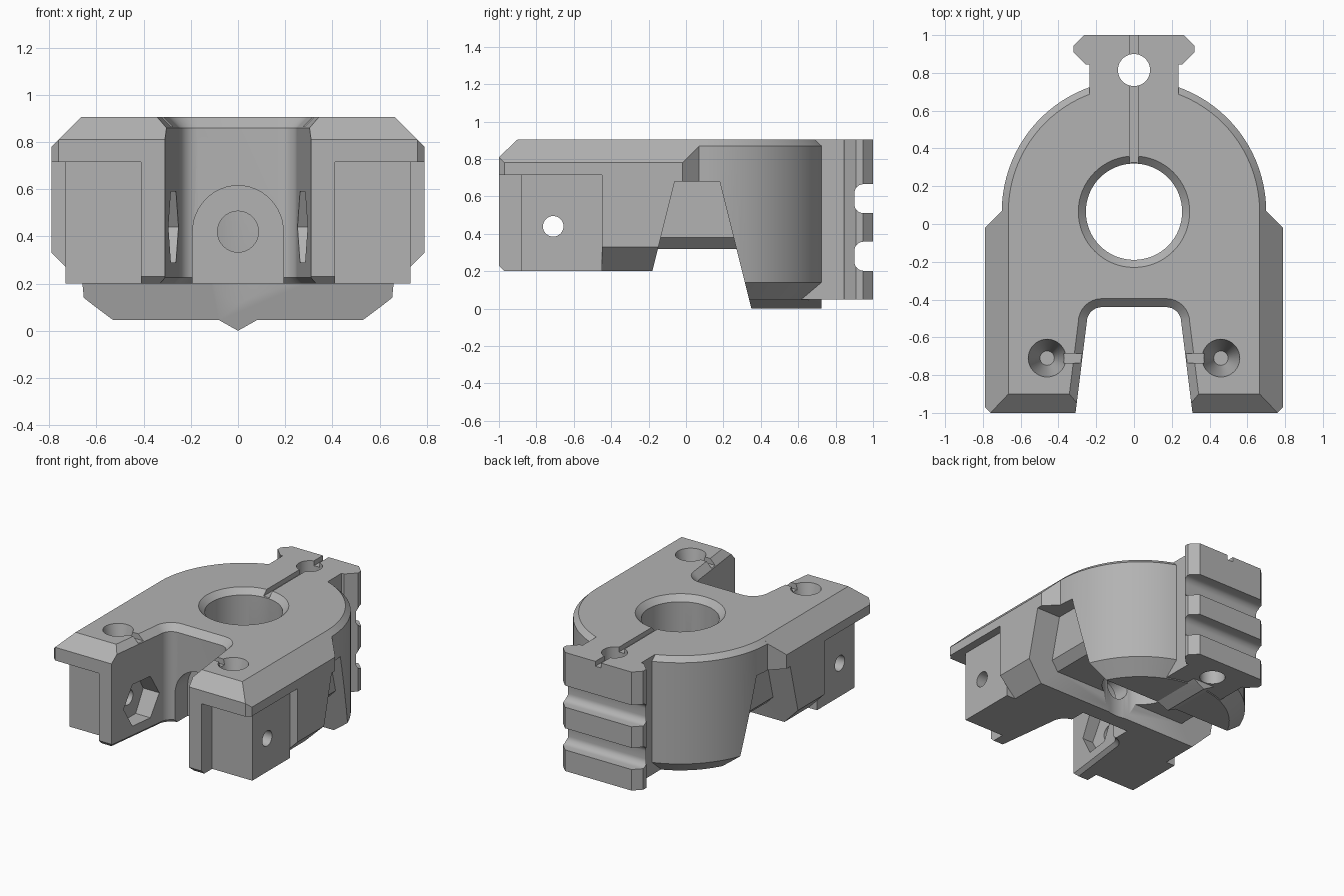
import bpy, bmesh
from math import sin, cos, pi
from mathutils import Vector

cube = bpy.data.objects.get("Cube")
if cube:
    bpy.data.objects.remove(cube, do_unlink=True)

TOP, CY = 0.905, 0.065      # top height, centre of the bore in y

grey = bpy.data.materials.new("machined_grey")
grey.use_nodes = True
grey.diffuse_color = (0.45, 0.45, 0.45, 1)
grey.node_tree.nodes["Principled BSDF"].inputs["Base Color"].default_value = grey.diffuse_color


def loft(name, rings):
    """Closed solid through a list of equal-length rings of 3D points."""
    bm = bmesh.new()
    loops = [[bm.verts.new(p) for p in ring] for ring in rings]
    n = len(loops[0])
    for a, b in zip(loops, loops[1:]):
        for i in range(n):
            bm.faces.new((a[i], a[(i + 1) % n], b[(i + 1) % n], b[i]))
    bm.faces.new(loops[0])
    bm.faces.new(loops[-1])
    bmesh.ops.recalc_face_normals(bm, faces=bm.faces)
    mesh = bpy.data.meshes.new(name)
    bm.to_mesh(mesh)
    bm.free()
    mesh.materials.append(grey)
    obj = bpy.data.objects.new(name, mesh)
    bpy.context.collection.objects.link(obj)
    return obj


def prism(name, axis, pts, a, b):
    """Extrude a 2D outline along an axis; the outline uses the other two axes in order."""
    def place(p, d):
        q = list(p)
        q.insert("xyz".index(axis), d)
        return Vector(q)
    return loft(name, [[place(p, d) for p in pts] for d in (a, b)])


def circle(c, r, n=64, start=0.0):
    return [(c[0] + r * cos(start + 2 * pi * i / n), c[1] + r * sin(start + 2 * pi * i / n)) for i in range(n)]


def lathe(name, c, profile, n=64):
    return loft(name, [[(x, y, z) for x, y in circle(c, r, n)] for r, z in profile])


def box(name, x, y, z):
    return prism(name, "z", [(x[0], y[0]), (x[1], y[0]), (x[1], y[1]), (x[0], y[1])], *z)


def mirrored(pts):
    return pts + [(-x, y) for x, y in reversed(pts)]


def combine(target, other, operation):
    mod = target.modifiers.new(operation, "BOOLEAN")
    mod.operation, mod.solver, mod.object = operation, "EXACT", other
    bpy.context.view_layer.objects.active = target
    bpy.ops.object.modifier_apply(modifier=mod.name)
    bpy.data.objects.remove(other, do_unlink=True)


def cut(target, other):
    combine(target, other, "DIFFERENCE")


# Wide body: front section with a flange, rear section with a lower chamfer
edge = [(0.79, 0.78), (0.665, TOP)]
body = prism("clamp_body", "y", mirrored([(0.73, 0.2), (0.73, 0.715), (0.79, 0.715)] + edge), -1, -0.45)
rear = prism("rear_body", "y", mirrored([(0.66, 0.2), (0.79, 0.33)] + edge), -0.45, 0.07)
combine(body, rear, "UNION")
for s in (1, -1):
    cut(body, prism("shoulder_cut", "z", [(s * .89, -.12), (s * .6, .17), (s * .95, .17)], 0, 1))
    cut(body, prism("corner_cut", "z", [(s * .86, -.9), (s * .66, -1.1), (s * .9, -1.1)], 0, 1))
    cut(body, box("front_pocket", (s * .41, s), (-1.1, -.88), (.1, .715)))
cut(body, prism("front_bevel", "x", [(-1.1, .715), (-.8, 1.0), (-1.1, 1.0)], -1, 1))
cut(body, prism("toe_bevel", "x", [(-1.05, .28), (-.9, .13), (-1.05, .13)], -1, 1))

# Round rear housing
housing = lathe("round_housing", (0, CY), [(.595, .045), (.7, .14), (.7, .87), (.665, TOP)], 96)
combine(body, housing, "UNION")

# Rail post with two rounded cross grooves
post = prism("rail_post", "z", mirrored([
    (.235, .55), (.235, .845), (.255, .845), (.32, .91), (.32, .945), (.265, 1)]), .05, TOP)
for z in (.28, .588):
    arc = [(.95 - .05 * sin(t * pi / 12), z + .028 + .05 * cos(t * pi / 12)) for t in range(7)]
    low = [(y, 2 * z - h) for y, h in reversed(arc)]
    cut(post, prism("groove", "x", [(1.1, z + .078)] + arc + low + [(1.1, z - .078)], -1, 1))
combine(body, post, "UNION")
keel = prism("keel", "y", [(-.1, .06), (.1, .06), (.08, .045), (0, 0), (-.08, .045)], .3, .725)
combine(body, keel, "UNION")

# Underside relief with sloped ends
cut(body, prism("underside", "x", [
    (-1.1, -.1), (-1.1, .2), (-.18, .2), (-.15, .32), (.27, .32), (.35, 0), (.375, -.1)], -1, 1))

# Tapered side notches
for s in (1, -1):
    notch = prism("side_notch", "x", [(-.155, .3), (-.06, .68), (.18, .68), (.275, .3)], s * .4, s)
    limit = prism("notch_limit", "y", [
        (s * .52, .25), (s * 1.1, .25), (s * 1.1, .8), (s * .6, .8), (s * .6, .38), (s * .52, .3)], -1, 1)
    combine(notch, limit, "INTERSECT")
    cut(body, notch)


# Tapered mouth between the arms, flared at top and bottom
def mouth_ring(o, z):
    half = [(.322 + o, -1.1)]
    half += [(.17 + (.08 + o) * cos(a * pi / 16), -.52 + (.08 + o) * sin(a * pi / 16)) for a in range(9)]
    return [(x, y, z) for x, y in mirrored(half)]


cut(body, loft("mouth", [mouth_ring(o, z) for o, z in (
    (.075, .15), (.025, .2), (0, .225), (0, .86), (.045, TOP), (.095, .955))]))

# Central bore, rail post hole and centre line groove
cut(body, lathe("bore", (0, CY), [(.255, -.1), (.255, .865), (.295, TOP), (.345, .955)]))
cut(body, lathe("post_hole", (0, .815), [(.085, -.1), (.085, 1)], 48))
cut(body, box("centre_groove", (-.023, .023), (.2, 1.1), (.87, 1)))

# Arched recess and cross hole at the back of the mouth
arch = [(.192 * cos(i * pi / 24), .42 + .195 * sin(i * pi / 24)) for i in range(25)]
cut(body, prism("arch_recess", "y", [(.192, .1)] + arch + [(-.192, .1)], -.6, -.3))
cut(body, prism("cross_hole", "y", circle((0, .42), .087, 40), -.5, 0))

# Arm details: side bolt hole, hexagonal nut pocket, conical top hole and its slot
for s in (1, -1):
    cut(body, prism("bolt_hole", "x", circle((-.71, .44), .055, 32), s * .2, s))
    cut(body, prism("nut_pocket", "x", circle((-.71, .44), .173, 6), s * .1, s * .38))
    cut(body, lathe("cone_hole", (s * .46, -.71), [(.038, .65), (.1, TOP), (.11, .95)], 40))
    cut(body, box("arm_slot", (s * .25, s * .4), (-.735, -.685), (.865, 1)))

bpy.ops.object.select_all(action="DESELECT")
body.select_set(True)
bpy.context.view_layer.objects.active = body
bpy.ops.object.shade_smooth_by_angle(angle=pi / 7)
